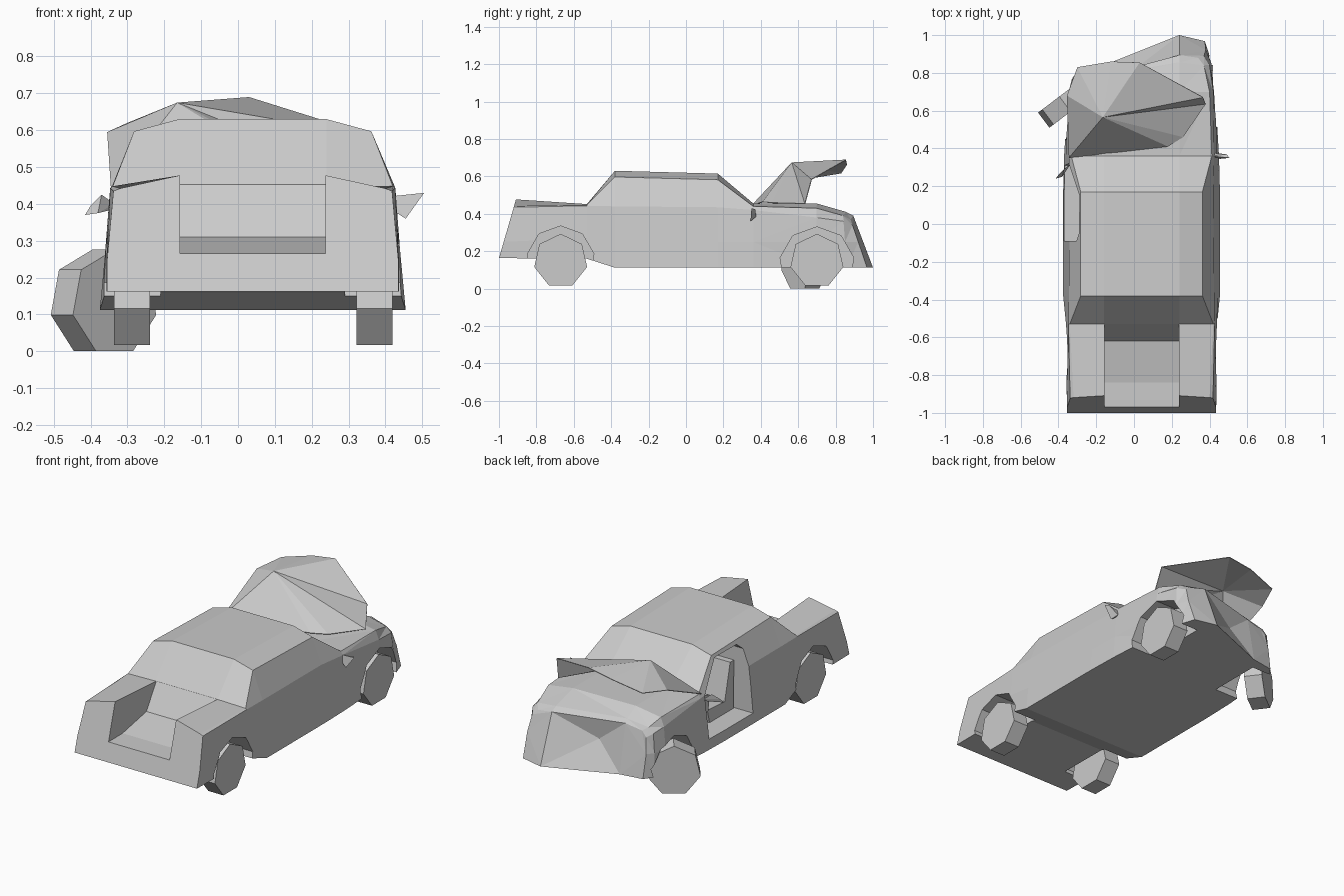
import bpy, bmesh
from math import sin, cos, pi, radians
from mathutils import Vector

if "Cube" in bpy.data.objects:
    bpy.data.objects.remove(bpy.data.objects["Cube"])

CX = 0.04  # centre line of the car body


def finish(bm, name, loc=(0, 0, 0), turn=0):
    bmesh.ops.recalc_face_normals(bm, faces=bm.faces)
    me = bpy.data.meshes.new(name)
    bm.to_mesh(me)
    bm.free()
    ob = bpy.data.objects.new(name, me)
    ob.location = loc
    ob.rotation_euler.z = radians(turn)
    bpy.context.collection.objects.link(ob)
    return ob


def prism(name, pts, x0, x1, **kw):
    """Extrude a (y, z) profile from x0 to x1."""
    bm = bmesh.new()
    a = [bm.verts.new((x0, y, z)) for y, z in pts]
    b = [bm.verts.new((x1, y, z)) for y, z in pts]
    bm.faces.new(a)
    bm.faces.new(b)
    n = len(pts)
    for i in range(n):
        j = (i + 1) % n
        bm.faces.new((a[i], a[j], b[j], b[i]))
    return finish(bm, name, **kw)


def hull(name, pts):
    bm = bmesh.new()
    for p in pts:
        bm.verts.new(p)
    bmesh.ops.convex_hull(bm, input=bm.verts)
    return finish(bm, name)


def ngon(n, r, y=0, z=0, start=pi / 2):
    return [(y + r * cos(start + 2 * pi * i / n), z + r * sin(start + 2 * pi * i / n))
            for i in range(n)]


def cut(ob, cutter):
    m = ob.modifiers.new("cut", 'BOOLEAN')
    m.operation = 'DIFFERENCE'
    m.solver = 'EXACT'
    m.object = cutter
    bpy.context.view_layer.objects.active = ob
    bpy.ops.object.modifier_apply(modifier=m.name)
    bpy.data.objects.remove(cutter)


# Body: loft of mirrored sections
# y, shear, then (half width, z) for sill, side, belt, top edge, and crown z
sections = [
    (-1.0, .29, .395, .163, .395, .25, .378, .435, .36, .442, .477),
    (-.53, 0, .40, .16, .40, .27, .387, .443, .38, .448, .452),
    (-.38, 0, .415, .112, .402, .25, .385, .44, .322, .597, .63),
    (.17, 0, .415, .112, .402, .25, .38, .435, .322, .582, .615),
    (.36, 0, .41, .112, .40, .25, .385, .42, .372, .44, .455),
    (.70, 0, .39, .112, .39, .25, .38, .38, .36, .43, .455),
    (.88, -.08, .37, .112, .37, .25, .36, .36, .33, .39, .41),
    (1.0, -.38, .335, .112, .34, .25, .33, .34, .30, .37, .39),
]


def crush(x, y):
    """Push the left side of the nose backwards, and slightly the right corner."""
    amount = min(max((.24 - x) / .4, 0), 1) * .15
    amount += .02 if x < -.2 else .03 if x > .3 else 0
    return y - amount * max(0, (y - .68) / .3)


bm = bmesh.new()
rings = []
for y, sh, wb, zb, wm, zm, wl, zl, wt, zt, zc in sections:
    half = [(.2, zb), (wb, zb), (wm, zm), (wl, zl), (wt, zt), (.2, zc)]
    ring = [(CX + w, z) for w, z in half] + [(CX - w, z) for w, z in reversed(half)]
    rings.append([bm.verts.new((x, crush(x, y + sh * (z - zb)), z)) for x, z in ring])
for r, s in zip(rings, rings[1:]):
    for i in range(12):
        j = (i + 1) % 12
        bm.faces.new((r[i], r[j], s[j], s[i]))
for r in (rings[0], rings[-1]):
    bm.faces.new(r[:6])
    bm.faces.new(r[6:])
    mid = bm.faces.new((r[0], r[5], r[6], r[11]))
# dented grille
dent = bmesh.ops.poke(bm, faces=[mid])["verts"][0]
dent.co += Vector((-.05, -.07, .02))
bmesh.ops.triangulate(bm, faces=[f for f in bm.faces if f.calc_center_median().y > .3])
body = finish(bm, "car_body")

# Wheel arches
for y, z, r, side in ((-.67, .155, .18, 1), (-.67, .155, .18, -1),
                      (.70, .13, .20, 1), (.61, .13, .17, -1)):
    cut(body, prism("arch_cutter", ngon(9, r, y, z), CX + side * .25, CX + side * .6))

# Open boot and missing left door
cut(body, prism("boot_cutter", [(-.53, .7), (-.53, .451), (-.62, .31), (-.84, .267),
                                (-1.1, .265), (-1.1, .7)], -.157, .237))
cut(body, prism("door_cutter", [(-.09, .17), (.31, .17), (.32, .42), (.15, .565),
                                (-.05, .565), (-.09, .53)], -.6, .31))

# Wheels
for name, x, y in (("rear_left_wheel", -.288, -.67), ("rear_right_wheel", .37, -.67),
                   ("front_right_wheel", .37, .70)):
    prism(name, ngon(7, .145), -.049, .049, loc=(x, y, .148))
prism("front_left_wheel", ngon(7, .145), -.05, .05, loc=(-.365, .635, .131), turn=-53)

# Seats and dashboard
for name, x in (("left_seat", -.25), ("right_seat", .08)):
    prism(name, [(-.08, .17), (.14, .17), (.16, .25), (.0, .24), (-.05, .45), (-.085, .45)],
          x, x + .2)
prism("dashboard", [(.32, .28), (.25, .30), (.24, .39), (.32, .41)], -.32, .30)
bpy.ops.mesh.primitive_torus_add(major_segments=8, minor_segments=4, major_radius=.06,
                                 minor_radius=.008, location=(-.14, .21, .36),
                                 rotation=(radians(65), 0, 0))
bpy.context.object.name = "steering_wheel"

# Crumpled bonnet, folded upwards
pts = dict(a=(-.345, .35, .445), b=(.18, .41, .465), c=(.26, .46, .46), d=(.38, .635, .455),
           e=(.365, .67, .585), f=(.03, .855, .69), g=(-.12, .86, .665), h=(-.3, .83, .62),
           i=(-.355, .68, .595), p=(-.165, .565, .675))
bm = bmesh.new()
v = {k: bm.verts.new(co) for k, co in pts.items()}
for face in ("abp", "bcp", "cdp", "pde", "pef", "pfg", "pgh", "phi", "pia"):
    bm.faces.new([v[k] for k in face])
bonnet = finish(bm, "bonnet")
bonnet.modifiers.new("thickness", 'SOLIDIFY').thickness = .004

# Broken mirrors
hull("right_mirror", [(.41, .36, .42), (.505, .35, .43), (.455, .345, .36),
                      (.43, .375, .385), (.49, .37, .425), (.40, .36, .395)])
hull("left_mirror", [(-.415, .24, .37), (-.37, .29, .425), (-.335, .32, .40),
                     (-.34, .31, .385), (-.38, .25, .375), (-.40, .26, .395)])
